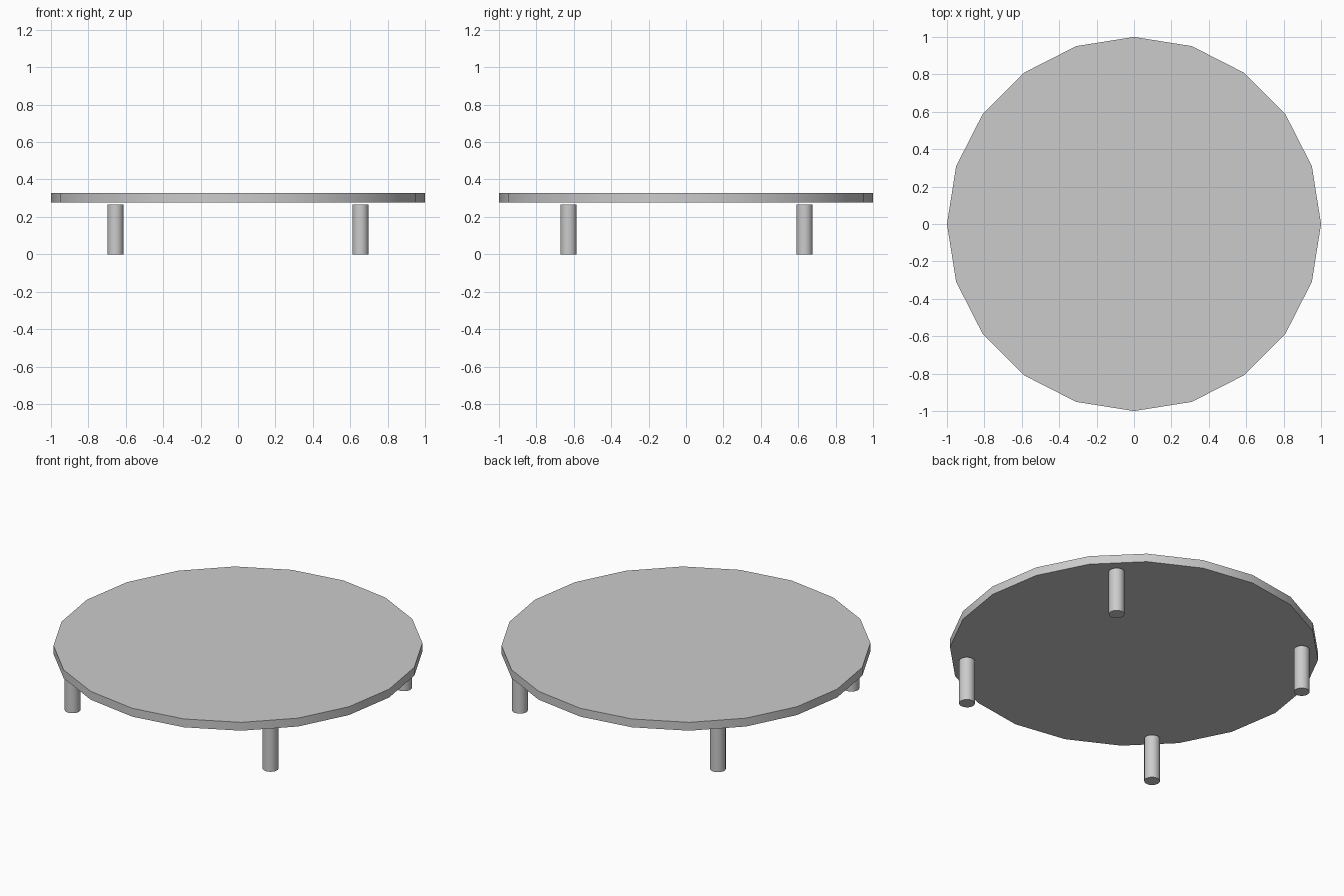
import bpy
import math

if "Cube" in bpy.data.objects:
    bpy.data.objects.remove(bpy.data.objects["Cube"])


def cylinder(name, radius, z0, z1, x=0.0, y=0.0, sides=20):
    """Upright cylinder with a vertex on the x axis and sharp rims."""
    bpy.ops.mesh.primitive_cylinder_add(
        vertices=sides, radius=radius, depth=z1 - z0,
        location=(x, y, (z0 + z1) / 2))
    obj = bpy.context.object
    obj.name = name
    bpy.ops.object.shade_smooth_by_angle(angle=math.radians(30))
    return obj


# Round twenty-sided table top
cylinder("table_top", 1.0, 0.277, 0.327)

# Four short legs, stopping just under the top
for y, depth_name in ((-0.628, "front"), (0.634, "back")):
    for x, side_name in ((-0.655, "left"), (0.655, "right")):
        cylinder(f"{depth_name}_{side_name}_leg", 0.043, 0.0, 0.265, x, y)
